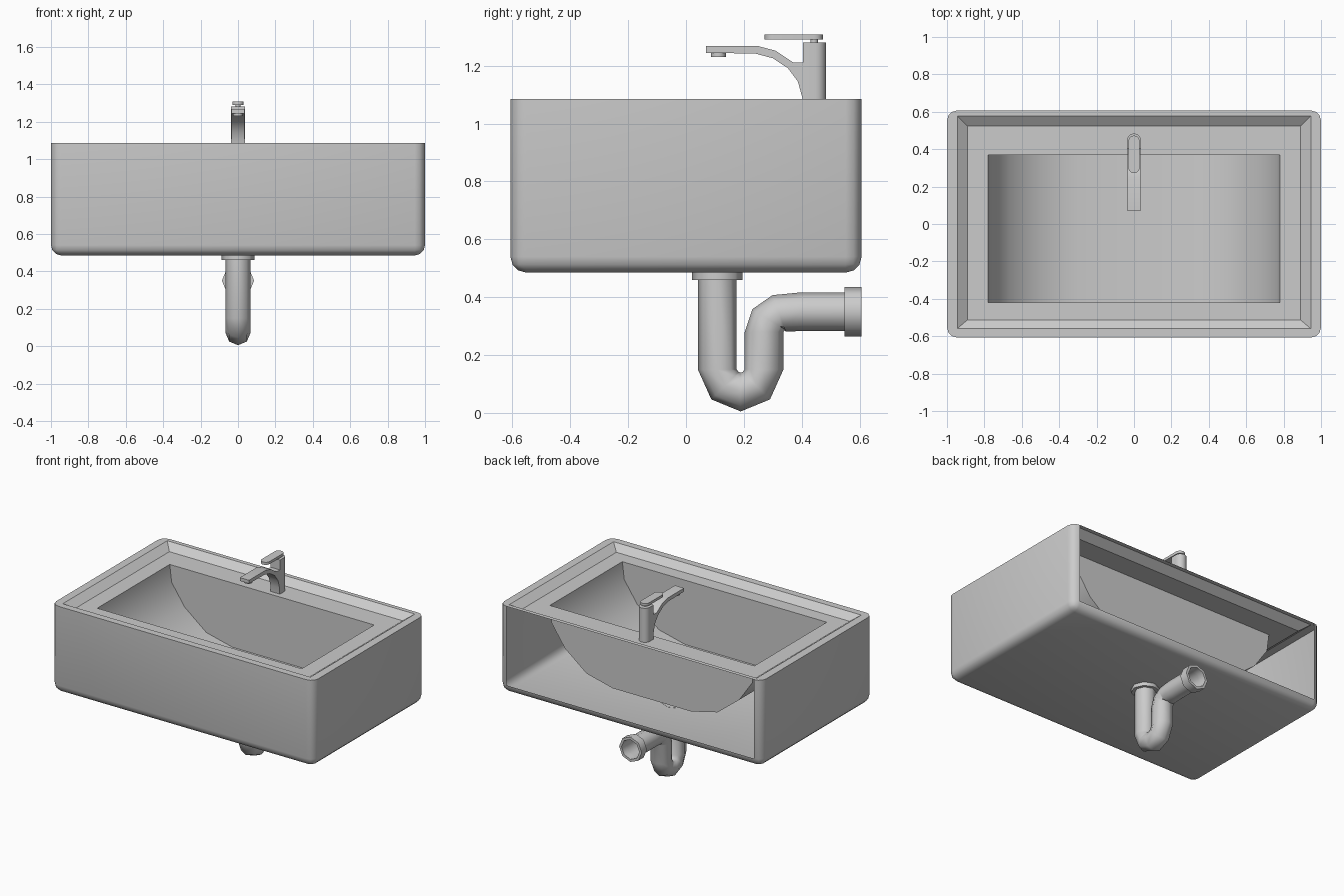
import bpy, bmesh, math
from mathutils import Vector

if "Cube" in bpy.data.objects:
    bpy.data.objects.remove(bpy.data.objects["Cube"])


def finish(bm, name, angle=32, recalc=True, flip=False):
    if recalc:
        bmesh.ops.recalc_face_normals(bm, faces=bm.faces[:])
    if flip:
        bmesh.ops.reverse_faces(bm, faces=bm.faces[:])
    me = bpy.data.meshes.new(name)
    bm.to_mesh(me)
    bm.free()
    ob = bpy.data.objects.new(name, me)
    bpy.context.collection.objects.link(ob)
    bpy.ops.object.select_all(action='DESELECT')
    ob.select_set(True)
    bpy.context.view_layer.objects.active = ob
    bpy.ops.object.shade_smooth_by_angle(angle=math.radians(angle))
    return ob


def loft(bm, rings, closed=True, caps=True):
    """Skin a list of equal-length point rings."""
    vs = [[bm.verts.new(p) for p in r] for r in rings]
    n = len(vs[0])
    for a, b in zip(vs, vs[1:]):
        for i in range(n if closed else n - 1):
            j = (i + 1) % n
            bm.faces.new((a[i], a[j], b[j], b[i]))
    if caps:
        bm.faces.new(vs[0])
        bm.faces.new(vs[-1])
    return vs


def prism(name, outline, z0, z1, angle=32):
    bm = bmesh.new()
    loft(bm, [[(x, y, z) for x, y in outline] for z in (z0, z1)])
    return finish(bm, name, angle)


def arc(cx, cy, r, a0, a1, n):
    return [(cx + r * math.cos(math.radians(a0 + (a1 - a0) * i / n)),
             cy + r * math.sin(math.radians(a0 + (a1 - a0) * i / n))) for i in range(n + 1)]


def tube(name, stations, sides=8, caps=False):
    """Tube in the x=0 plane; each station is (y, z, travel angle, radius)."""
    bm = bmesh.new()
    rings = []
    for y, z, a, r in stations:
        a = math.radians(a)
        nrm = Vector((0, -math.sin(a), math.cos(a)))
        rings.append([Vector((0, y, z)) + r * math.cos(t) * Vector((1, 0, 0)) + r * math.sin(t) * nrm
                      for t in (2 * math.pi * i / sides for i in range(sides))])
    loft(bm, rings, caps=caps)
    return finish(bm, name, 50)


def rect(x, y0, y1, z):
    return [(-x, y0, z), (x, y0, z), (x, y1, z), (-x, y1, z)]


TOP, BOT, DECK, Y = 1.085, 0.485, 1.045, 0.607

# Outer shell: rounded box, open at the back
bm = bmesh.new()
bmesh.ops.create_cube(bm, size=1)
for v in bm.verts:
    v.co = (v.co.x * 2, v.co.y * 2 * Y, TOP if v.co.z > 0 else BOT)
edges = [e for e in bm.edges if not all(v.co.z > 1 for v in e.verts)]
bmesh.ops.bevel(bm, geom=edges, offset=0.055, segments=3, profile=0.5, affect='EDGES')
bm.normal_update()
gone = [f for f in bm.faces if f.normal.z > 0.9]
gone.append(max((f for f in bm.faces if f.normal.y > 0.9), key=lambda f: f.calc_area()))
bmesh.ops.delete(bm, geom=gone, context='FACES_ONLY')
outer = [e for e in bm.edges if all(v.co.z > TOP - 1e-4 for v in e.verts)]

# Sloped rim and sunken deck around the basin opening
loops = loft(bm, [rect(0.945, -0.56, 0.578, TOP), rect(0.89, -0.512, 0.523, DECK),
                  rect(0.78, -0.42, 0.37, DECK)], caps=False)
inner = [bm.edges.get((loops[0][i], loops[0][(i + 1) % 4])) for i in range(4)]
if all(not e.link_faces for e in outer if len(e.verts) == 0):
    bmesh.ops.triangle_fill(bm, edges=outer + inner, use_beauty=True, normal=(0, 0, 1))
finish(bm, "sink_body")

# Basin: curved trough between flat front and back walls
half = [(0.78, 0), (0.765, 0.12), (0.665, 0.265), (0.5, 0.395), (0.3, 0.443)]
prof = half + [(-x, d) for x, d in reversed(half)]
bm = bmesh.new()
loft(bm, [[(x, y, DECK - d) for x, d in prof] for y in (-0.42, 0.37)], closed=False)
finish(bm, "basin", 50, flip=True)

# Drain flange, trap pipe and wall collar
R = 0.067
tube("drain_flange", [(0.108, 0.486, -90, 0.088), (0.108, 0.46, -90, 0.088)], caps=True)
tube("trap_pipe", [(0.108, 0.47, -90, R), (0.108, 0.15, -90, R), (0.135, 0.094, -45, R),
                   (0.189, 0.072, 0, R), (0.243, 0.094, 45, R), (0.27, 0.15, 90, R),
                   (0.27, 0.28, 90, R), (0.286, 0.323, 58, R), (0.322, 0.344, 20, R),
                   (0.4, 0.35, 0, R), (0.56, 0.35, 0, R)])
tube("wall_collar", [(0.548, 0.35, 0, R), (0.548, 0.35, 0, 0.086), (0.606, 0.35, 0, 0.086),
                     (0.606, 0.35, 0, 0.068), (0.56, 0.35, 0, 0.066)])

# Tap column with a flat front and round back
prism("tap_column", [(0.037, 0.405)] + arc(0, 0.447, 0.037, 0, 180, 10) + [(-0.037, 0.405)],
      DECK, 1.28)

# Spout: side profile extruded across x
side = [(0.07, 1.245), (0.07, 1.268), (0.25, 1.268), (0.31, 1.252), (0.37, 1.212), (0.42, 1.212),
        (0.42, DECK), (0.405, DECK), (0.402, 1.09), (0.387, 1.145), (0.352, 1.192),
        (0.30, 1.226), (0.24, 1.242)]
bm = bmesh.new()
loft(bm, [[(x, y, z) for y, z in side] for x in (-0.035, 0.035)])
finish(bm, "spout")

# Aerator, lever stem and lever
prism("aerator", arc(0, 0.112, 0.026, 0, 337.5, 15), 1.23, 1.25)
prism("lever_stem", arc(0, 0.443, 0.013, 0, 330, 11), 1.275, 1.294)
prism("tap_lever", arc(0, 0.443, 0.03, 0, 180, 8) + arc(0, 0.302, 0.03, 180, 360, 8), 1.29, 1.308)
